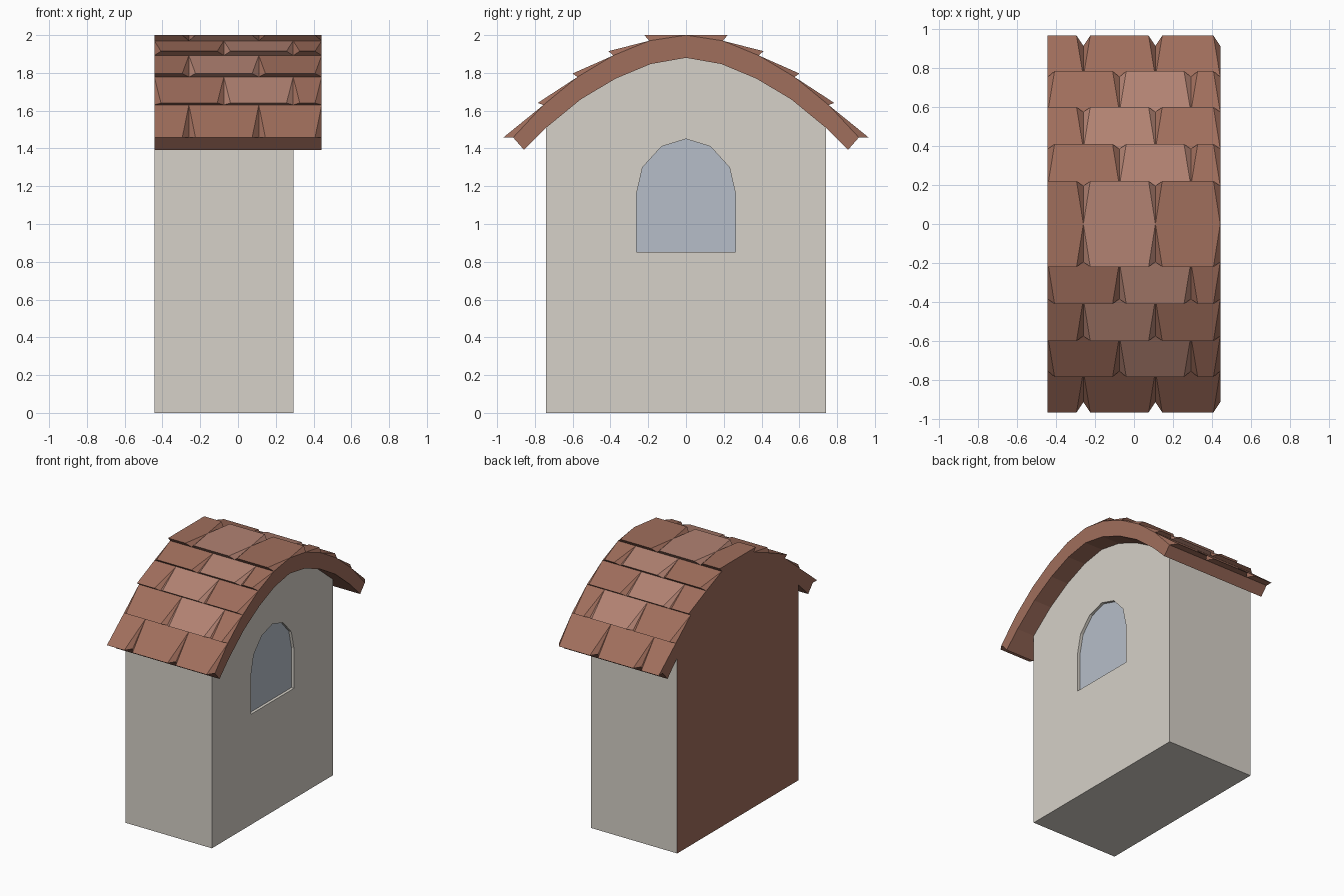
import bpy, bmesh

if "Cube" in bpy.data.objects:
    bpy.data.objects.remove(bpy.data.objects["Cube"])

X_BACK, X_WALL, X_ROOF = -0.443, 0.295, 0.443


def material(name, r, g, b):
    m = bpy.data.materials.new(name)
    lin = [(c / 255 / 12.92 if c < 11 else ((c / 255 + 0.055) / 1.055) ** 2.4) for c in (r, g, b)]
    m.diffuse_color = (*lin, 1)
    m.use_nodes = True
    m.node_tree.nodes["Principled BSDF"].inputs["Base Color"].default_value = m.diffuse_color
    return m


WALL = material("plaster", 214, 209, 200)
CLAY = material("clay", 160, 110, 92)
LIGHT = material("light_clay", 178, 130, 114)
GLASS = material("glass", 182, 190, 201)


def finish(name, bm, mats):
    bmesh.ops.recalc_face_normals(bm, faces=bm.faces)
    me = bpy.data.meshes.new(name)
    bm.to_mesh(me)
    bm.free()
    for m in mats:
        me.materials.append(m)
    ob = bpy.data.objects.new(name, me)
    bpy.context.collection.objects.link(ob)
    return ob


def prism(name, profile, x0, x1, *mats):
    """Extrude a (y, z) profile along x."""
    bm = bmesh.new()
    a = [bm.verts.new((x0, y, z)) for y, z in profile]
    b = [bm.verts.new((x1, y, z)) for y, z in profile]
    bm.faces.new(a)
    bm.faces.new(b)
    for i in range(len(a)):
        j = (i + 1) % len(a)
        bm.faces.new((a[i], a[j], b[j], b[i]))
    return finish(name, bm, mats)


def mirrored(half):
    """Half profile starting on the centre line -> full left-to-right profile."""
    return [(-y, z) for y, z in reversed(half[1:])] + list(half)


# Arched roof curves: underside, upper side, and the lifted lower edge of each tile row
under = [(0, 1.88), (0.187, 1.847), (0.372, 1.77), (0.557, 1.66), (0.74, 1.51), (0.858, 1.393)]
upper = [(0, 2.0), (0.195, 1.97), (0.385, 1.892), (0.575, 1.778), (0.755, 1.63), (0.915, 1.458)]
lifted = [(0.22, 2.0), (0.41, 1.915), (0.6, 1.797), (0.785, 1.641), (0.967, 1.458)]

# Walls, with the cut-off back side in clay colour
body = prism("walls", [(-0.74, 0)] + mirrored(under[:5]) + [(0.74, 0)], X_BACK, X_WALL, WALL, CLAY)
for p in body.data.polygons:
    if p.normal.x < -0.9:
        p.material_index = 1

# Arched window recess and pane
arch = mirrored([(0, 1.45), (0.13, 1.41), (0.23, 1.3), (0.262, 1.16), (0.262, 0.853)])
cutter = prism("window_cutter", arch, X_WALL - 0.025, X_WALL + 0.1, WALL)
cutter.hide_render = True
cutter.hide_viewport = True
cut = body.modifiers.new("window_recess", "BOOLEAN")
cut.operation = "DIFFERENCE"
cut.object = cutter
prism("window_pane", arch, X_WALL - 0.035, X_WALL - 0.022, GLASS)

# Roof shell
prism("roof_shell", mirrored(upper) + mirrored(under)[::-1], X_BACK, X_ROOF, CLAY)

# Wedge-shaped tiles, rows staggered by half a tile
INSET = 0.035
bm = bmesh.new()
for side in (-1, 1):
    for row in range(5):
        half_start = row % 2 == 0
        joints = (-0.26, 0.11) if half_start else (-0.075, 0.292)
        xs = (X_BACK, *joints, X_ROOF)
        for k in range(3):
            x0, x1 = xs[k], xs[k + 1]
            lx0 = x0 if (k == 0 and half_start) else x0 + INSET
            (ya, za), (yb, zb), (yc, zc) = upper[row], upper[row + 1], lifted[row]
            a0, a1, b0, b1, c0, c1 = [
                bm.verts.new((x, side * y, z)) for x, y, z in (
                    (x0, ya, za), (x1, ya, za), (x0, yb, zb), (x1, yb, zb),
                    (lx0, yc, zc), (x1 - INSET, yc, zc))]
            for f in ((a0, a1, c1, c0), (c0, c1, b1, b0), (a0, b0, b1, a1),
                      (a0, c0, b0), (a1, b1, c1)):
                bm.faces.new(f).material_index = int(k == 1 and row < 4)
finish("roof_tiles", bm, (CLAY, LIGHT))
